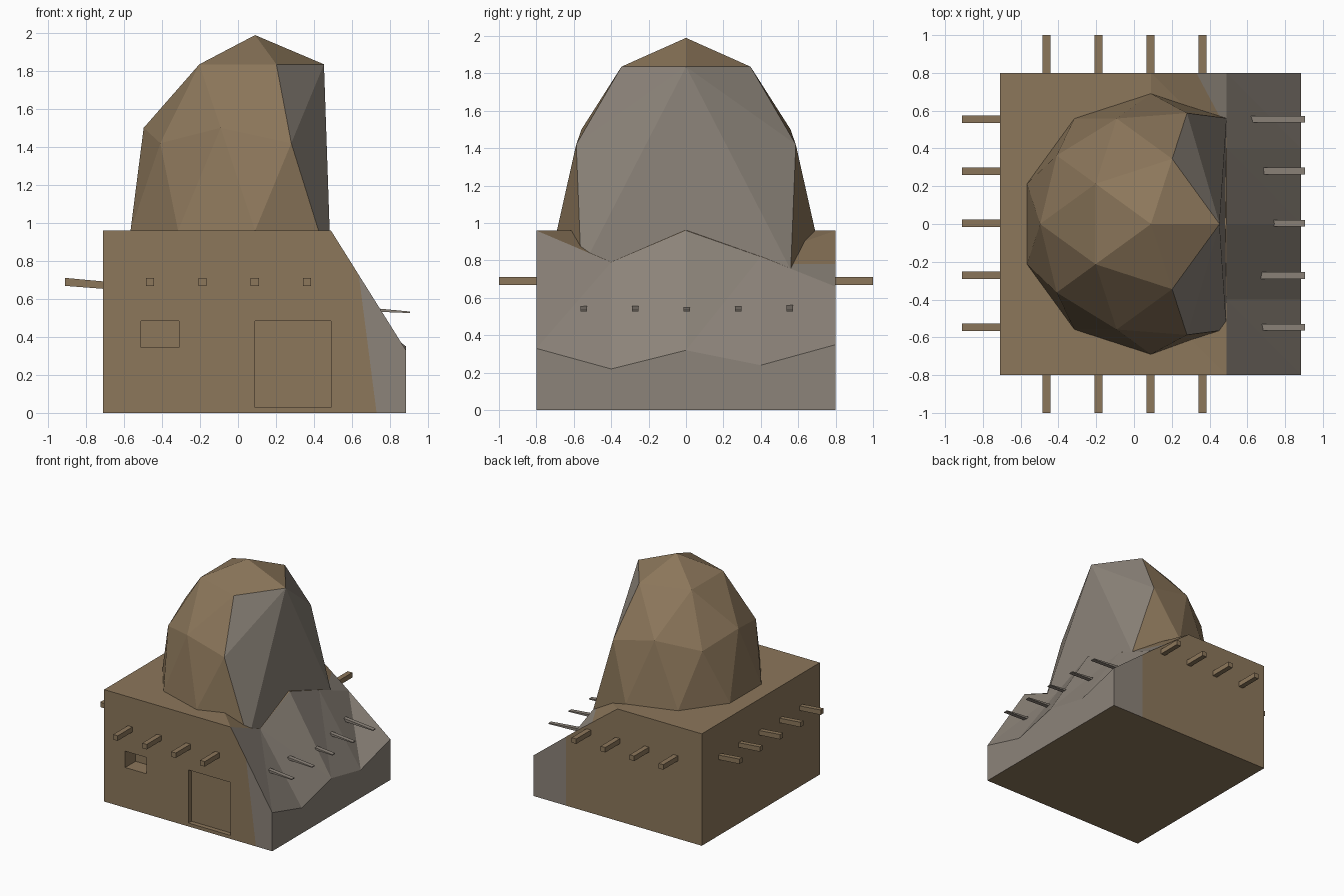
import bpy, bmesh
from mathutils import Vector

if "Cube" in bpy.data.objects:
    bpy.data.objects.remove(bpy.data.objects["Cube"])


def material(name, rgb):
    m = bpy.data.materials.new(name)
    m.diffuse_color = (*rgb, 1)
    m.use_nodes = True
    m.node_tree.nodes["Principled BSDF"].inputs["Base Color"].default_value = m.diffuse_color
    return m


MATS = [material("sand clay", (0.263, 0.184, 0.104)),
        material("grey rubble", (0.262, 0.228, 0.192))]


def finish(bm, name):
    bmesh.ops.recalc_face_normals(bm, faces=bm.faces[:])
    me = bpy.data.meshes.new(name)
    bm.to_mesh(me)
    bm.free()
    for m in MATS:
        me.materials.append(m)
    ob = bpy.data.objects.new(name, me)
    bpy.context.collection.objects.link(ob)
    return ob


def bar(name, a, b, w, ha, hb, mat=0):
    """Square bar from a to b, width w, height ha tapering to hb."""
    a, b = Vector(a), Vector(b)
    d = b - a
    side = Vector((-d.y, d.x, 0)).normalized() * w / 2
    bm = bmesh.new()
    rings = []
    for p, h in ((a, ha), (b, hb)):
        up = Vector((0, 0, h / 2))
        rings.append([bm.verts.new(p + side * s + up * t)
                      for s, t in ((-1, -1), (1, -1), (1, 1), (-1, 1))])
    r, q = rings
    bm.faces.new(r)
    bm.faces.new(q)
    for i in range(4):
        j = (i + 1) % 4
        bm.faces.new((r[i], r[j], q[j], q[i]))
    for f in bm.faces:
        f.material_index = mat
    return finish(bm, name)


def split(bm, faces, co, no):
    """Cut only the given faces along a plane."""
    geom = set(faces)
    for f in faces:
        geom.update(f.edges)
        geom.update(f.verts)
    bmesh.ops.bisect_plane(bm, geom=list(geom), plane_co=co, plane_no=no, dist=1e-5)


# Block with a collapsed right side: heights on an x/y grid
xs = [-0.71, 0.09, 0.49, 0.885]
ys = [-0.8, -0.4, 0.0, 0.4, 0.8]
heights = [[0.96] * 5, [0.96] * 5,
           [0.96, 0.79, 0.96, 0.82, 0.66],
           [0.33, 0.22, 0.32, 0.24, 0.35]]
bm = bmesh.new()
top = [[bm.verts.new((x, y, heights[i][j])) for j, y in enumerate(ys)] for i, x in enumerate(xs)]
bot = [[bm.verts.new((x, y, 0)) for y in ys] for x in xs]
slabs = []
for i in range(3):
    for j in range(4):
        slabs.append(bm.faces.new((top[i][j], top[i + 1][j], top[i + 1][j + 1], top[i][j + 1])))
        bm.faces.new((bot[i][j], bot[i][j + 1], bot[i + 1][j + 1], bot[i + 1][j]))
for j in (0, 4):
    for i in range(3):
        bm.faces.new((top[i][j], top[i + 1][j], bot[i + 1][j], bot[i][j]))
for i in (0, 3):
    for j in range(4):
        bm.faces.new((top[i][j], top[i][j + 1], bot[i][j + 1], bot[i][j]))
bmesh.ops.triangulate(bm, faces=slabs)
bmesh.ops.recalc_face_normals(bm, faces=bm.faces[:])
# Grey zone on the walls and the fallen back corner
front = (Vector((0.73, 0, 0)), Vector((0.58, 0, 0.075)))
back = (Vector((0.58, 0, 0)), Vector((1, 0, 0)))
for sign, (co, no) in ((-1, front), (1, back)):
    split(bm, [f for f in bm.faces if f.normal.y * sign > 0.95], co, no)
split(bm, [f for f in bm.faces if f.normal.z > 0.2 and f.calc_center_median().x < 0.49],
      Vector((0, 0, 0.78)), Vector((0, 0, 1)))
for f in bm.faces:
    c = f.calc_center_median()
    if f.normal.z < -0.9:
        grey = False
    elif f.normal.y < -0.95:
        grey = (c - front[0]).dot(front[1]) > 0
    elif f.normal.y > 0.95:
        grey = c.x > 0.58
    else:
        grey = c.x > 0.5 or (f.normal.z > 0.2 and c.z < 0.78)
    f.material_index = int(grey)
block = finish(bm, "house_block")

# Door and window recesses
cutters = [bar("door_cutter", (0.29, -0.9, 0.257), (0.29, -0.76, 0.257), 0.40, 0.455, 0.455),
           bar("window_cutter", (-0.41, -0.9, 0.415), (-0.41, -0.66, 0.415), 0.20, 0.14, 0.14)]
for c in cutters:
    c.hide_render = True
    m = block.modifiers.new(c.name, "BOOLEAN")
    m.operation = "DIFFERENCE"
    m.solver = "EXACT"
    m.object = c
dg = bpy.context.evaluated_depsgraph_get()
baked = bpy.data.meshes.new_from_object(block.evaluated_get(dg))
block.modifiers.clear()
block.data = baked
for c in cutters:
    bpy.data.objects.remove(c)

# Faceted dome with its right side broken away
bm = bmesh.new()
bmesh.ops.create_icosphere(bm, subdivisions=2, radius=1)
for v in bm.verts:
    v.co = Vector((0.09 + 0.69 * v.co.x, 0.69 * v.co.y, 0.96 + 1.03 * v.co.z))
bmesh.ops.delete(bm, geom=[v for v in bm.verts if v.co.z < 0.95 or v.co.x > 0.5], context="VERTS")


def near(x, y, z):
    return min(bm.verts, key=lambda v: (v.co - Vector((x, y, z))).length)


peak = near(0.453, 0, 1.836)
feet = []
for s in (-1, 1):
    foot = near(0.496, 0.558 * s, 0.96)
    foot.co = (0.49, 0.56 * s, 0.75)
    feet.append(foot)
    shoulder, hip = near(0.2, 0.345 * s, 1.836), near(0.28, 0.587 * s, 1.42)
    for tri in ((shoulder, hip, peak), (peak, hip, foot)):
        bm.faces.new(tri).material_index = 1
bm.faces.new((peak, *feet)).material_index = 1
bmesh.ops.holes_fill(bm, edges=[e for e in bm.edges if e.is_boundary], sides=0)
finish(bm, "broken_dome")

# Roof beams: level ones front and back, sloping ones left to right
for i, x in enumerate((-0.463, -0.187, 0.088, 0.363)):
    for s, label in ((-1, "front"), (1, "back")):
        bar(f"{label}_beam_{i}", (x, 0.72 * s, 0.69), (x, s, 0.69), 0.043, 0.043, 0.043)
for i, y in enumerate((-0.547, -0.272, 0.004, 0.28, 0.555)):
    bar(f"left_beam_{i}", (-0.91, y, 0.69), (-0.65, y, 0.668), 0.04, 0.042, 0.038)
    bar(f"right_splinter_{i}", (0.62, y, 0.549), (0.905, y, 0.53), 0.036, 0.024, 0.008, 1)
